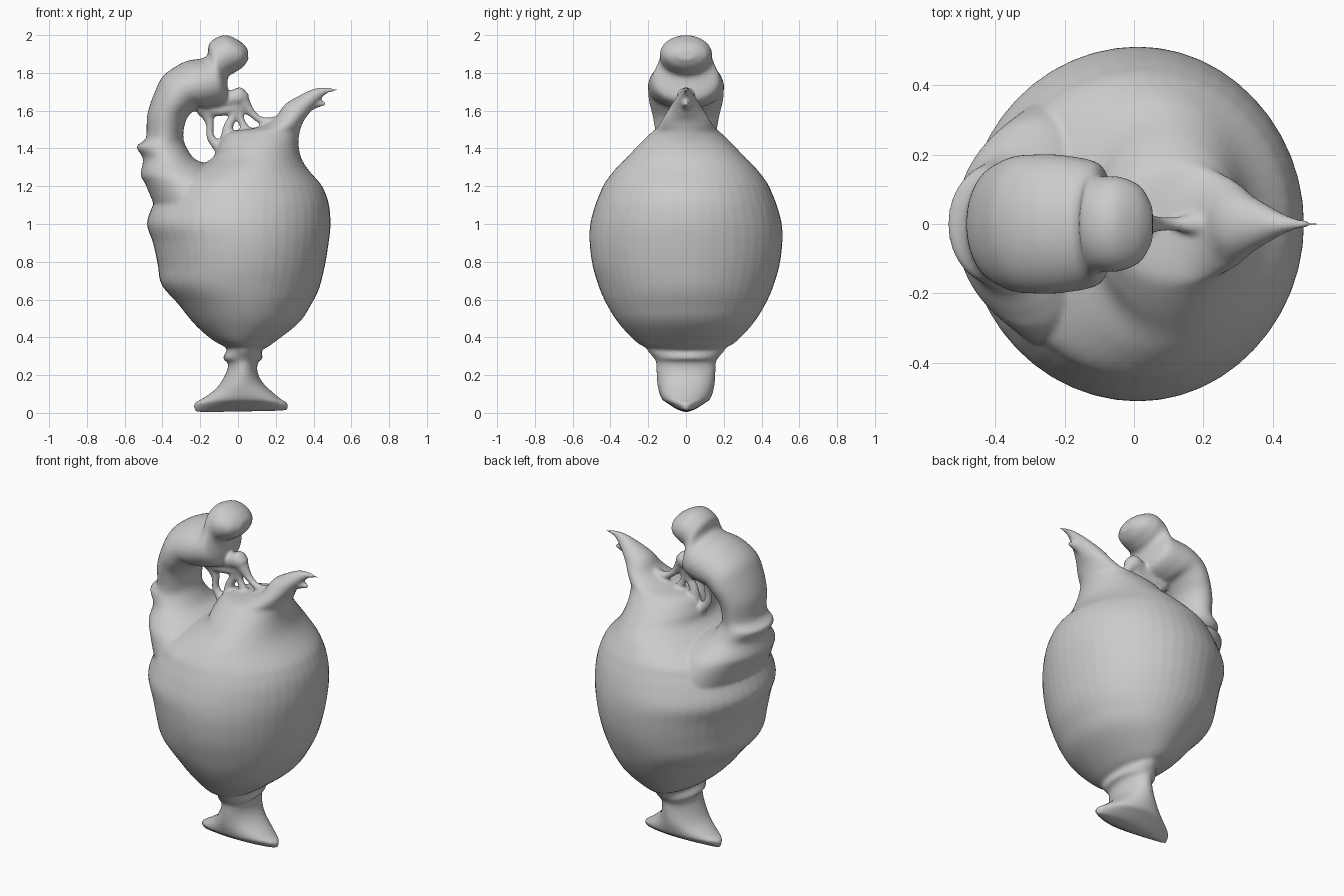
import bpy, bmesh, math
from mathutils import Vector

grey = bpy.data.materials.new("plain_grey")
grey.diffuse_color = (0.6, 0.6, 0.6, 1)


def catmull(rows, steps):
    """Smooth interpolation through a list of number tuples."""
    out = []
    for i in range(len(rows) - 1):
        p = [Vector(rows[min(max(i + k, 0), len(rows) - 1)]) for k in (-1, 0, 1, 2)]
        for s in range(steps):
            t = s / steps
            out.append(0.5 * (2 * p[1] + (p[2] - p[0]) * t
                              + (2 * p[0] - 5 * p[1] + 4 * p[2] - p[3]) * t * t
                              + (3 * p[1] - p[0] - 3 * p[2] + p[3]) * t ** 3))
    return out + [Vector(rows[-1])]


def loft(name, rows, steps=5, n=48):
    """Oval sections; a row is (x, z) of one edge, (x, z) of the other, half depth."""
    bm = bmesh.new()
    rings = []
    for r in catmull(rows, steps):
        a, b = Vector((r[0], 0, r[1])), Vector((r[2], 0, r[3]))
        ring = []
        for k in range(n):
            t = 2 * math.pi * k / n
            p = (a + b) / 2 + (b - a) / 2 * math.cos(t)
            p.y = max(r[4], 0.004) * math.sin(t)
            ring.append(bm.verts.new(p))
        rings.append(ring)
    for r0, r1 in zip(rings, rings[1:]):
        for k in range(n):
            bm.faces.new((r0[k], r0[(k + 1) % n], r1[(k + 1) % n], r1[k]))
    bm.faces.new(rings[0])
    bm.faces.new(rings[-1])
    bmesh.ops.recalc_face_normals(bm, faces=bm.faces)
    me = bpy.data.meshes.new(name)
    bm.to_mesh(me)
    bm.free()
    me.materials.append(grey)
    ob = bpy.data.objects.new(name, me)
    bpy.context.collection.objects.link(ob)
    return ob


def strand(name, pts):
    """Round strand through (x, z, radius) points."""
    rows = []
    for i, (x, z, r) in enumerate(pts):
        p, q = pts[max(i - 1, 0)], pts[min(i + 1, len(pts) - 1)]
        d = Vector((q[0] - p[0], q[1] - p[1])).normalized()
        rows.append((x - d.y * r, z + d.x * r, x + d.y * r, z - d.x * r, r))
    return loft(name, rows, 6, 16)


# Foot and stem
foot = loft("foot", [
    (-.22, .003, .255, .012, .015), (-.232, .02, .263, .02, .05),
    (-.23, .052, .262, .052, .10), (-.185, .078, .225, .075, .13),
    (-.11, .135, .14, .15, .15), (-.06, .22, .105, .21, .156),
    (-.055, .265, .105, .265, .158), (-.08, .29, .13, .29, .17),
    (-.06, .345, .125, .335, .21), (-.13, .41, .15, .40, .24)])

# Vessel belly, running into the spout
belly = loft("belly", [
    (-.06, .345, .13, .335, .20), (-.14, .39, .18, .365, .265),
    (-.23, .47, .32, .475, .355), (-.32, .58, .385, .57, .42),
    (-.405, .68, .43, .66, .462), (-.425, .785, .46, .78, .495),
    (-.45, .90, .48, .90, .51), (-.482, 1.0, .49, 1.0, .507),
    (-.455, 1.09, .482, 1.1, .482), (-.42, 1.16, .46, 1.17, .455),
    (-.38, 1.22, .435, 1.215, .43), (-.24, 1.29, .37, 1.29, .375),
    (-.135, 1.35, .335, 1.35, .315), (-.105, 1.42, .32, 1.42, .25),
    (-.05, 1.485, .325, 1.48, .185), (.11, 1.515, .335, 1.515, .15),
    (.195, 1.56, .35, 1.55, .125), (.245, 1.63, .38, 1.59, .09),
    (.325, 1.68, .41, 1.63, .06), (.40, 1.715, .45, 1.675, .03),
    (.46, 1.723, .48, 1.695, .015), (.53, 1.715, .532, 1.705, .005)])
barb = strand("spout_barb", [(.36, 1.62, .035), (.41, 1.637, .025), (.465, 1.636, .009)])

# Handle with arched neck and bowed head
handle = loft("handle", [
    (-.44, 1.09, -.02, 1.18, .36), (-.49, 1.21, -.10, 1.27, .31),
    (-.515, 1.26, -.165, 1.317, .26), (-.503, 1.345, -.23, 1.345, .20),
    (-.537, 1.41, -.275, 1.41, .17), (-.488, 1.455, -.29, 1.47, .16),
    (-.48, 1.58, -.275, 1.55, .175), (-.44, 1.70, -.24, 1.595, .195),
    (-.39, 1.79, -.205, 1.615, .20), (-.28, 1.86, -.16, 1.61, .20),
    (-.17, 1.885, -.06, 1.65, .18), (-.15, 1.96, -.055, 1.77, .14),
    (-.07, 2.0, -.02, 1.80, .137), (.01, 1.968, .025, 1.83, .11),
    (.052, 1.925, .055, 1.87, .05)])

# Strands joining the head to the rim
strands = [strand("rim_strand", p) for p in (
    [(-.19, 1.63, .05), (-.15, 1.54, .024), (-.145, 1.46, .022), (-.09, 1.40, .035)],
    [(-.12, 1.66, .06), (-.05, 1.66, .045), (.01, 1.675, .05), (.04, 1.655, .035)],
    [(-.20, 1.62, .05), (-.10, 1.605, .035), (-.03, 1.615, .03), (.01, 1.66, .03)],
    [(.0, 1.66, .035), (-.02, 1.58, .024), (-.05, 1.52, .026), (-.06, 1.45, .035)],
    [(.01, 1.66, .035), (.01, 1.58, .02), (.03, 1.52, .022), (.07, 1.46, .04)],
    [(.02, 1.66, .04), (.07, 1.59, .022), (.13, 1.545, .022), (.21, 1.53, .045)])]

# Fuse everything into one softly blended skin
for o in bpy.context.selected_objects:
    o.select_set(False)
for o in [belly, foot, barb, handle] + strands:
    o.select_set(True)
bpy.context.view_layer.objects.active = belly
bpy.ops.object.join()
ewer = bpy.context.object
ewer.name = "ewer"
remesh = ewer.modifiers.new("fuse", 'REMESH')
remesh.mode = 'VOXEL'
remesh.voxel_size = 0.009
remesh.use_smooth_shade = True
soften = ewer.modifiers.new("soften", 'SMOOTH')
soften.factor = 0.5
soften.iterations = 6
